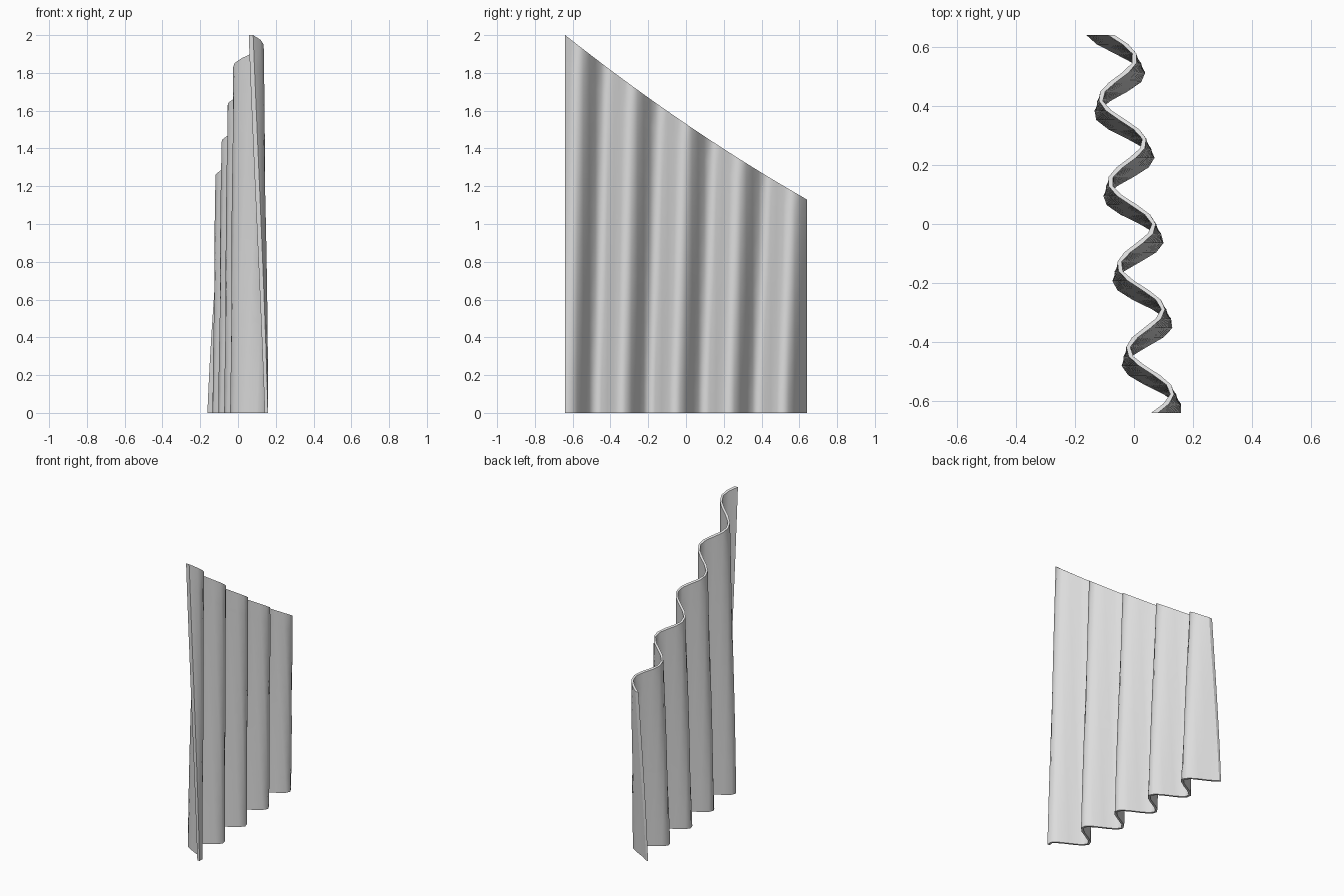
import bpy
import bmesh
import math

cube = bpy.data.objects.get("Cube")
if cube:
    bpy.data.objects.remove(cube, do_unlink=True)

COLUMNS, ROWS = 40, 12
HALF_LENGTH = 0.64
THICKNESS = 0.013
WAVE = 2 * math.pi / 0.283


def sheet_point(u, v, side):
    """Point on one face of the corrugated sheet, u along y, v upwards."""
    y = HALF_LENGTH * (2 * u - 1)
    top = 1.565 - 0.68 * y - 0.035 * (1 - (y / HALF_LENGTH) ** 2)
    amplitude = 0.088 - 0.021 * v
    phase = WAVE * (y + 0.62 - 0.052 * v)
    x = -0.11 * y + amplitude * math.cos(phase)
    slope = amplitude * WAVE * math.sin(phase)
    x += side * THICKNESS / 2 * math.hypot(1, slope)
    return x, y, top * v


bm = bmesh.new()

# Two broad wavy faces
grids = {}
for side in (-1, 1):
    grids[side] = [[bm.verts.new(sheet_point(i / COLUMNS, j / ROWS, side))
                    for j in range(ROWS + 1)] for i in range(COLUMNS + 1)]
    g = grids[side]
    for i in range(COLUMNS):
        for j in range(ROWS):
            bm.faces.new((g[i][j], g[i + 1][j], g[i + 1][j + 1], g[i][j + 1]))

# Thin rim joining them all round
left, right = grids[1], grids[-1]
border = ([(i, 0) for i in range(COLUMNS)]
          + [(COLUMNS, j) for j in range(ROWS)]
          + [(i, ROWS) for i in range(COLUMNS, 0, -1)]
          + [(0, j) for j in range(ROWS, 0, -1)])
for (a, b), (c, d) in zip(border, border[1:] + border[:1]):
    bm.faces.new((left[a][b], left[c][d], right[c][d], right[a][b]))
    for g in (left, right):
        bm.edges.get((g[a][b], g[c][d])).smooth = False

for corner_i in (0, COLUMNS):
    for corner_j in (0, ROWS):
        bm.edges.get((left[corner_i][corner_j], right[corner_i][corner_j])).smooth = False

bmesh.ops.recalc_face_normals(bm, faces=bm.faces[:])
for face in bm.faces:
    face.smooth = True

mesh = bpy.data.meshes.new("corrugated_sheet")
bm.to_mesh(mesh)
bm.free()

# Plain light grey finish
grey = bpy.data.materials.new("light_grey")
grey.use_nodes = True
colour = (0.72, 0.72, 0.72, 1)
grey.diffuse_color = colour
grey.node_tree.nodes["Principled BSDF"].inputs["Base Color"].default_value = colour
mesh.materials.append(grey)

sheet = bpy.data.objects.new("corrugated_sheet", mesh)
bpy.context.collection.objects.link(sheet)
